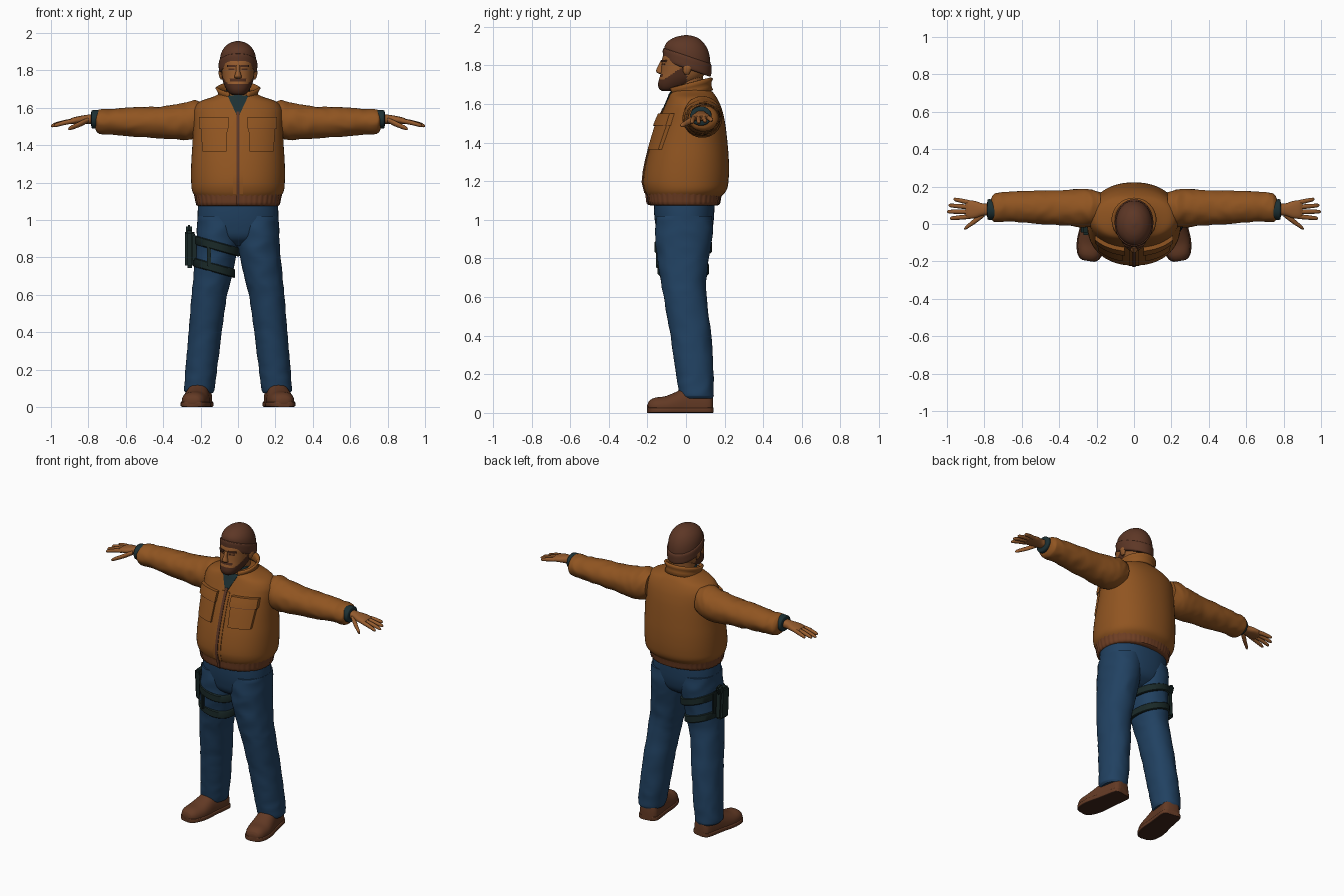
import bpy, bmesh, math
from mathutils import Vector, Matrix, noise

if "Cube" in bpy.data.objects:
    bpy.data.objects.remove(bpy.data.objects["Cube"])


def material(name, r, g, b):
    m = bpy.data.materials.new(name)
    m.diffuse_color = (r, g, b, 1)
    m.use_nodes = True
    m.node_tree.nodes["Principled BSDF"].inputs["Base Color"].default_value = m.diffuse_color
    return m


TAN = material("jacket tan", 0.28, 0.09, 0.015)
BAND = material("waistband brown", 0.155, 0.048, 0.017)
SKIN = material("skin", 0.30, 0.105, 0.027)
HAIR = material("beard brown", 0.075, 0.025, 0.012)
HAT = material("knit brown", 0.11, 0.038, 0.019)
DENIM = material("denim blue", 0.015, 0.053, 0.12)
TEAL = material("dark teal", 0.012, 0.030, 0.034)
GEAR = material("gear black green", 0.010, 0.022, 0.021)
BOOT = material("boot brown", 0.125, 0.042, 0.018)
SOLE = material("sole dark brown", 0.05, 0.018, 0.010)


def finish(name, bm, mats, mirror=False, angle=40, rule=None):
    bmesh.ops.recalc_face_normals(bm, faces=bm.faces)
    me = bpy.data.meshes.new(name)
    if rule:
        for f in bm.faces:
            f.material_index = rule(f.calc_center_median())
    bm.to_mesh(me)
    bm.free()
    for m in mats:
        me.materials.append(m)
    for p in me.polygons:
        p.use_smooth = True
    me.set_sharp_from_angle(angle=math.radians(angle))
    ob = bpy.data.objects.new(name, me)
    bpy.context.collection.objects.link(ob)
    if mirror:
        ob.modifiers.new("mirror", 'MIRROR').use_mirror_merge = False
    return ob


def sample(rings, t):
    """Smoothly interpolated section (u, v, ru, rv) at position t."""
    n = len(rings)
    i = 0
    while i < n - 2 and t > rings[i + 1][0]:
        i += 1
    a, b = rings[i], rings[i + 1]
    h = b[0] - a[0]
    s = min(1, max(0, (t - a[0]) / h))

    def slope(j, k):
        p, q = rings[max(0, j - 1)], rings[min(n - 1, j + 1)]
        return (q[k] - p[k]) / (q[0] - p[0])
    return [(2*s**3 - 3*s*s + 1) * a[k] + (s**3 - 2*s*s + s) * h * slope(i, k)
            + (3*s*s - 2*s**3) * b[k] + (s**3 - s*s) * h * slope(i + 1, k) for k in range(1, 5)]


def loft(name, rings, mats, axis='z', n=32, steps=4, power=2.0, wrinkle=0, freq=14,
         post=None, **kw):
    """Skin of superellipse sections (t, u, v, ru, rv) along an axis."""
    if not isinstance(mats, list):
        mats = [mats]
    bm = bmesh.new()
    ts = [a[0] + (b[0] - a[0]) * k / steps for a, b in zip(rings, rings[1:]) for k in range(steps)]
    loops = []
    for t in ts + [rings[-1][0]]:
        u, v, ru, rv = sample(rings, t)
        loop = []
        for j in range(n):
            a = 2 * math.pi * j / n
            c, s = math.cos(a), math.sin(a)
            du = math.copysign(abs(c) ** (2 / power), c) * max(ru, .002)
            dv = math.copysign(abs(s) ** (2 / power), s) * max(rv, .002)
            q = Vector({'z': (du, dv, t), 'x': (t, du, dv), 'y': (du, t, dv)}[axis])
            f = 1 + wrinkle * (1 - abs(noise.noise(q * freq)) * 3)
            p, r = u + du * f, v + dv * f
            co = Vector({'z': (p, r, t), 'x': (t, p, r), 'y': (p, t, r)}[axis])
            loop.append(bm.verts.new(post(co) if post else co))
        loops.append(loop)
    for a, b in zip(loops, loops[1:]):
        for j in range(n):
            bm.faces.new((a[j], a[(j + 1) % n], b[(j + 1) % n], b[j]))
    bm.faces.new(loops[0])
    bm.faces.new(loops[-1])
    return finish(name, bm, mats, **kw)


def patch(name, rings, z0, z1, left, right, off, mat, power=2.0, thick=.008, nx=8, nz=8, **kw):
    """Plate that follows the front of a lofted body; left/right give x at z."""
    bm = bmesh.new()
    grid = []
    for i in range(nz + 1):
        s = i / nz
        z = z0 + (z1 - z0) * s
        u, v, ru, rv = sample(rings, z)
        row = []
        for j in range(nx + 1):
            x = left(s) + (right(s) - left(s)) * j / nx
            d = max(0, 1 - abs(x / (ru + off)) ** power) ** (1 / power)
            row.append(bm.verts.new((x, v - (rv + off) * d, z)))
        grid.append(row)
    fs = [bm.faces.new((a[j], a[j + 1], b[j + 1], b[j]))
          for a, b in zip(grid, grid[1:]) for j in range(nx)]
    geo = bmesh.ops.extrude_face_region(bm, geom=fs, use_keep_orig=True)['geom']
    bmesh.ops.translate(bm, vec=(0, thick, 0), verts=[g for g in geo if isinstance(g, bmesh.types.BMVert)])
    return finish(name, bm, [mat], **kw)


def box(name, loc, size, mat, bevel=.008, rot=0):
    bm = bmesh.new()
    bmesh.ops.create_cube(bm, size=1, matrix=Matrix.Translation(loc) @ Matrix.Rotation(rot, 4, 'X')
                          @ Matrix.Diagonal((*size, 1)))
    bmesh.ops.bevel(bm, geom=bm.edges[:], offset=bevel, segments=2, affect='EDGES')
    return finish(name, bm, [mat])


def span(z, x0, x1, y0, y1):
    """Section from its extents instead of centre and radius."""
    return (z, (x0 + x1) / 2, (y0 + y1) / 2, (x1 - x0) / 2, (y1 - y0) / 2)


# Jacket body
torso = [span(z, -w, w, f, b) for z, w, f, b in (
    (1.11, .215, -.19, .17), (1.15, .243, -.213, .208), (1.2, .25, -.222, .22), (1.3, .25, -.207, .222),
    (1.4, .244, -.18, .215), (1.5, .24, -.148, .203), (1.56, .24, -.122, .19), (1.6, .232, -.105, .176),
    (1.635, .2, -.09, .158), (1.66, .13, -.08, .14), (1.685, .08, -.06, .11))]
loft("jacket_body", torso, TAN, n=64, steps=5, power=2.2)
band = [span(z, -w, w, f, b) for z, w, f, b in (
    (1.075, .214, -.183, .163), (1.082, .222, -.195, .175), (1.11, .228, -.2, .18), (1.145, .236, -.205, .19))]


def ribs(co):
    a = math.atan2(co.y, co.x)
    k = 1 + .009 * math.sin(a * 44)
    return Vector((co.x * k, co.y * k, co.z))


loft("waistband", band, BAND, n=176, steps=2, power=2.2, post=ribs)

# Jacket front: placket, zip, chest pockets with flaps, open neck
fl = lambda v: (lambda s: v)
patch("zip_placket", torso, 1.14, 1.56, fl(-.028), fl(.028), .004, TAN, 2.2)
patch("zip", torso, 1.14, 1.58, fl(-.009), fl(.009), .008, HAT, 2.2)
patch("zip_lower", band, 1.076, 1.145, fl(-.009), fl(.009), .008, HAT, 2.2)
patch("neck_opening", torso, 1.555, 1.665, lambda s: -.004 - .052 * s, lambda s: .004 + .052 * s, .005, TEAL, 2.2)
patch("chest_pocket", torso, 1.365, 1.53, lambda s: .062 - .007 * s, lambda s: .19 + .012 * s, .013, TAN, 2.2,
      thick=.025, mirror=True)
patch("pocket_flap", torso, 1.49, 1.55, fl(.052), fl(.208), .021, TAN, 2.2, thick=.025, mirror=True)
patch("pocket_shadow_seam", torso, 1.486, 1.491, fl(.054), fl(.206), .018, HAT, 2.2, thick=.009, nz=1, mirror=True)

# Collar: open strip around the neck
bm = bmesh.new()
rows = []
for s in (0, .35, .7, 1):
    row = []
    for j in range(41):
        a = math.radians(26 + 308 * j / 40)
        c = math.cos(a)
        rx, ry = .108 - .012 * math.sin(s * math.pi) + .006 * s, .112 - .01 * math.sin(s * math.pi)
        z = (1.645 - .025 * c) * (1 - s) + (1.708 - .027 * c) * s
        row.append(bm.verts.new((rx * math.sin(a), .022 - ry * c, z)))
    rows.append(row)
for a, b in zip(rows, rows[1:]):
    for j in range(40):
        bm.faces.new((a[j], a[j + 1], b[j + 1], b[j]))
sol = finish("collar", bm, [TAN]).modifiers.new("thickness", 'SOLIDIFY')
sol.thickness, sol.offset = .014, 0

# Sleeves, cuffs and hands (section extents are y0, y1, z0, z1)
sleeve = [span(*r) for r in (
    (.18, .01, .17, 1.46, 1.625), (.23, -.012, .182, 1.435, 1.638), (.28, -.015, .185, 1.428, 1.626),
    (.4, -.005, .178, 1.437, 1.607), (.55, .005, .175, 1.447, 1.602), (.68, .015, .17, 1.458, 1.592),
    (.74, .012, .165, 1.462, 1.59), (.757, .02, .15, 1.475, 1.58), (.765, .04, .13, 1.495, 1.57))]
loft("sleeve", sleeve, TAN, 'x', n=40, steps=8, wrinkle=.035, freq=13, mirror=True)
loft("knit_cuff", [span(*r) for r in ((.745, .025, .13, 1.49, 1.588), (.765, .022, .132, 1.488, 1.588),
     (.782, .025, .13, 1.492, 1.585), (.786, .045, .11, 1.51, 1.57))], TEAL, 'x', mirror=True)
loft("palm", [(.775, .077, 1.54, .032, .026), (.81, .077, 1.538, .033, .024), (.85, .077, 1.535, .046, .02),
     (.885, .077, 1.53, .048, .017), (.9, .077, 1.527, .042, .012)], SKIN, 'x', n=20, power=2.4, mirror=True)
for name, y0, y1, tip, z1 in (("index_finger", .04, .03, .985, 1.503), ("middle_finger", .065, .066, 1.0, 1.502),
                              ("ring_finger", .09, .1, .992, 1.508), ("little_finger", .114, .133, .965, 1.515)):
    L = tip - .875
    loft(name, [(.875 + L * k, y0 + (y1 - y0) * k, 1.53 + (z1 - 1.53) * k ** 1.3, r, r)
         for k, r in ((0, .012), (.4, .0125), (.7, .011), (.93, .009), (1, .003))], SKIN, 'x', n=12, steps=2, mirror=True)
loft("thumb", [(.8, .055, 1.535, .016, .014), (.84, .025, 1.515, .017, .015), (.875, -.002, 1.5, .013, .013),
     (.9, -.02, 1.49, .01, .01), (.908, -.026, 1.486, .003, .003)], SKIN, 'x', n=12, mirror=True)

# Jeans
loft("jeans_seat", [span(z, -w, w, f, b) for z, w, f, b in (
    (.86, .1, -.08, .06), (.9, .17, -.135, .115), (.96, .21, -.155, .138), (1.03, .216, -.165, .146),
    (1.11, .21, -.168, .148))], DENIM, n=48, power=2.3)
leg = [span(*r) for r in (
    (.075, .135, .278, -.025, .137), (.09, .128, .288, -.032, .142), (.2, .112, .28, -.05, .142),
    (.4, .088, .263, -.08, .13), (.6, .058, .247, -.115, .106), (.7, .034, .237, -.133, .107),
    (.85, .003, .223, -.154, .125), (.95, -.005, .219, -.158, .138), (1.02, .0, .215, -.15, .135))]
loft("jeans_leg", leg, DENIM, n=40, steps=8, power=2.15, wrinkle=.022, freq=11, mirror=True)

# Boots: built along y, turned slightly outward
turn = Matrix.Translation((.213, 0, 0)) @ Matrix.Rotation(math.radians(9), 4, 'Z')
foot = ((-.2, .025, .045), (-.192, .042, .062), (-.165, .06, .078), (-.11, .071, .086), (-.06, .07, .105),
        (-.01, .065, .128), (.06, .062, .132), (.115, .058, .125), (.132, .045, .11), (.138, .03, .09))
loft("boot", [(y, 0, .03, w, h - .03) for y, w, h in foot], BOOT, 'y', power=2.3, n=36,
     post=lambda c: turn @ Vector((c.x, c.y, max(c.z, .01))), mirror=True)
loft("boot_sole", [(y, 0, .014, w + .006, .014) for y, w, h in foot], [BOOT, SOLE], 'y', power=7, n=36,
     post=lambda c: turn @ c, mirror=True, rule=lambda c: int(c.z < .004))

# Thigh holster with straps
for name, z, w in (("upper_strap", .862, .024), ("lower_strap", .742, .024)):
    u, v, ru, rv = sample(leg, z)
    loft(name, [(z - w, -u, v, ru + .004, rv + .004), (z - w + .005, -u, v, ru + .009, rv + .009),
                (z + w - .005, -u, v, ru + .009, rv + .009), (z + w, -u, v, ru + .004, rv + .004)], GEAR,
         steps=1, n=40, power=2.15, post=lambda c: Vector((c.x, c.y, c.z - .28 * (c.x + .12))))
box("holster", (-.258, -.01, .845), (.05, .085, .2), GEAR, .012, .06)
box("holster_plate", (-.232, -.01, .85), (.02, .12, .15), GEAR)
box("pistol_grip", (-.262, .022, .94), (.03, .05, .06), GEAR, .01, -.35)
box("strap_buckle", (-.155, -.148, .815), (.02, .016, .13), GEAR, .004)

# Neck and roll-neck shirt
loft("neck", [(1.6, 0, .02, .065, .065), (1.7, 0, .015, .064, .07), (1.8, 0, .02, .066, .075)], SKIN)
loft("roll_neck", [(1.6, 0, .0, .072, .085), (1.66, 0, 0, .068, .08), (1.69, 0, .004, .066, .075),
     (1.7, 0, .006, .058, .065)], TEAL)

# Head with beard coloured by position
head = [span(z, -w, w, f, b) for z, w, f, b in (
    (1.668, .028, -.125, -.05), (1.678, .046, -.138, -.02), (1.7, .063, -.145, .03), (1.73, .077, -.139, .075),
    (1.76, .084, -.131, .1), (1.8, .088, -.126, .112), (1.84, .09, -.122, .115), (1.9, .08, -.1, .1))]


def beard(c):
    jaw = c.y < .005 and c.z < 1.727 + max(0, c.y + .115) * .65
    tache = abs(c.x) < .042 and c.y < -.05 and 1.742 < c.z < 1.757
    return int(jaw or tache)


loft("head", head, [SKIN, HAIR], n=72, steps=8, power=2.2, rule=beard)
loft("nose", [(1.756, 0, -.13, .01, .008), (1.762, 0, -.132, .019, .018), (1.772, 0, -.134, .018, .021),
     (1.795, 0, -.128, .011, .018), (1.825, 0, -.119, .011, .012)], SKIN, n=16)
patch("eyebrow", head, 1.818, 1.829, lambda s: .014, lambda s: .06, .006, HAIR, 2.2, mirror=True)
patch("eye", head, 1.803, 1.811, lambda s: .02, lambda s: .05, .002, HAIR, 2.2, thick=.004, mirror=True)
loft("ear", [(1.752, .086, .005, .006, .01), (1.765, .09, .004, .01, .018), (1.79, .092, .008, .012, .024),
     (1.81, .09, .008, .008, .02)], SKIN, n=16, mirror=True)


# Knit cap: folded brim and dome, tilted down at the back
def tilt(c):
    k = min(1, max(0, (1.957 - c.z) / .11))
    return Vector((c.x, c.y, c.z - .34 * k * (c.y - .005)))


loft("cap_brim", [(1.782, 0, .006, .093, .117), (1.788, 0, .006, .1, .123), (1.815, 0, .006, .103, .126),
     (1.845, 0, .006, .102, .125), (1.852, 0, .006, .094, .116)], HAT, n=48, post=tilt)
loft("cap_dome", [(1.8, 0, .006, .096, .118), (1.85, 0, .007, .097, .119), (1.885, 0, .007, .092, .113),
     (1.915, 0, .006, .078, .096), (1.938, 0, .004, .056, .07), (1.95, 0, .003, .034, .043),
     (1.957, 0, .002, .006, .008)], HAT, n=48, post=tilt)
